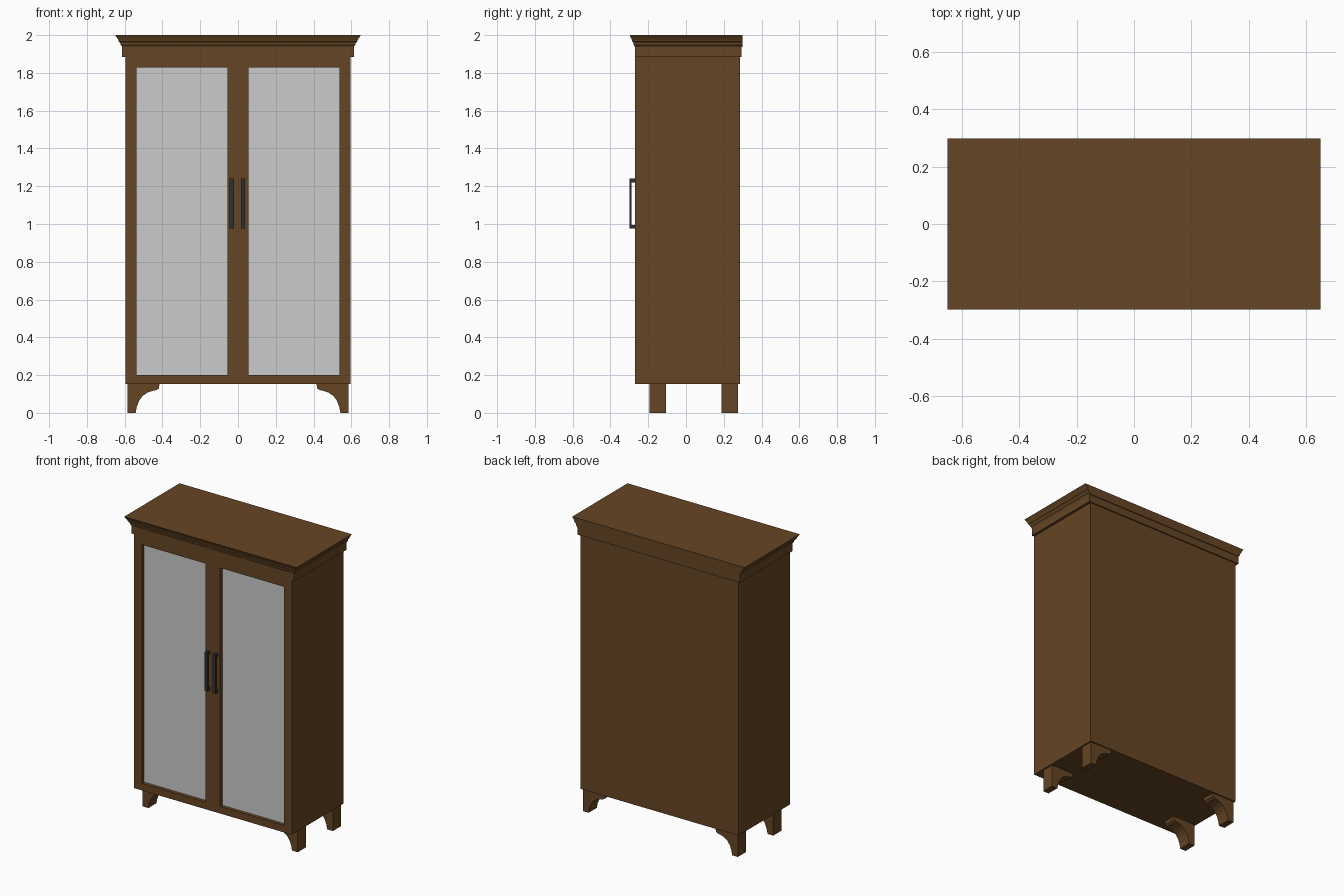
import bpy
import bmesh

if "Cube" in bpy.data.objects:
    bpy.data.objects.remove(bpy.data.objects["Cube"])


def material(name, rgb):
    m = bpy.data.materials.new(name)
    m.diffuse_color = (*rgb, 1)
    m.use_nodes = True
    m.node_tree.nodes["Principled BSDF"].inputs["Base Color"].default_value = m.diffuse_color
    return m


WOOD = material("brown_wood", (0.13, 0.06, 0.017))
METAL = material("dark_metal", (0.03, 0.03, 0.033))


def finish(name, bm, mat=None):
    bmesh.ops.recalc_face_normals(bm, faces=bm.faces)
    me = bpy.data.meshes.new(name)
    bm.to_mesh(me)
    bm.free()
    ob = bpy.data.objects.new(name, me)
    bpy.context.collection.objects.link(ob)
    if mat:
        me.materials.append(mat)
    return ob


def loft(name, rings, mat=None):
    """Join equal-length rings of points with quads and cap both ends."""
    bm = bmesh.new()
    rows = [[bm.verts.new(p) for p in r] for r in rings]
    n = len(rows[0])
    for a, b in zip(rows, rows[1:]):
        for i in range(n):
            j = (i + 1) % n
            bm.faces.new((a[i], a[j], b[j], b[i]))
    bm.faces.new(rows[0])
    bm.faces.new(rows[-1])
    return finish(name, bm, mat)


def rect(x0, x1, y0, y1, z):
    return [(x0, y0, z), (x1, y0, z), (x1, y1, z), (x0, y1, z)]


def box(name, x, y, z, mat=None):
    return loft(name, [rect(*x, *y, z[0]), rect(*x, *y, z[1])], mat)


# Cabinet body with two recessed door openings
body = box("cabinet_body", (-0.595, 0.595), (-0.27, 0.285), (0.152, 1.885), WOOD)
for s, side in ((-1, "left"), (1, "right")):
    xs = sorted((s * 0.055, s * 0.537))
    cutter = box(side + "_opening_cutter", xs, (-0.35, -0.235), (0.2, 1.828))
    cutter.hide_render = True
    mod = body.modifiers.new(side + "_opening", 'BOOLEAN')
    mod.object = cutter
    mod.solver = 'EXACT'
bpy.context.view_layer.objects.active = body
for mod in list(body.modifiers):
    cutter = mod.object
    bpy.ops.object.modifier_apply(modifier=mod.name)
    bpy.data.objects.remove(cutter)

# Grey door panes, set back in the openings
for s, side in ((-1, "left"), (1, "right")):
    box(side + "_door_pane", sorted((s * 0.055, s * 0.537)), (-0.247, -0.235), (0.2, 1.828))

# Frieze band under the cornice
box("frieze", (-0.613, 0.613), (-0.271, 0.293), (1.885, 1.937), WOOD)

# Cornice: flared moulding on the front and sides, flat at the back
profile = [(0.0, 1.937), (0.13, 1.945), (0.2, 1.947), (0.25, 1.957), (0.4, 1.964),
           (0.5, 1.966), (0.58, 1.975), (0.75, 1.986), (0.95, 1.996), (1.0, 2.0)]
loft("cornice", [rect(-0.613 - 0.037 * t, 0.613 + 0.037 * t, -0.271 - 0.027 * t, 0.298, z)
                 for t, z in profile], WOOD)

# Bracket feet, curved on the inner side
foot = [(0.585, 0.152), (0.585, 0.0), (0.542, 0.0), (0.535, 0.035), (0.523, 0.065),
        (0.505, 0.09), (0.48, 0.107), (0.45, 0.117), (0.43, 0.121), (0.419, 0.13),
        (0.416, 0.152)]
for s, side in ((-1, "left"), (1, "right")):
    for end, ys in (("front", (-0.192, -0.105)), ("back", (0.187, 0.276))):
        loft(f"{end}_{side}_foot", [[(s * x, y, z) for x, z in foot] for y in ys], WOOD)

# U-shaped bar handles
u = [(-0.268, 0.975), (-0.298, 0.975), (-0.298, 1.24), (-0.268, 1.24),
     (-0.268, 1.22), (-0.288, 1.22), (-0.288, 0.995), (-0.268, 0.995)]
for side, xc in (("left", -0.033), ("right", 0.027)):
    loft(side + "_handle", [[(xc + d, y, z) for y, z in u] for d in (-0.011, 0.011)], METAL)
